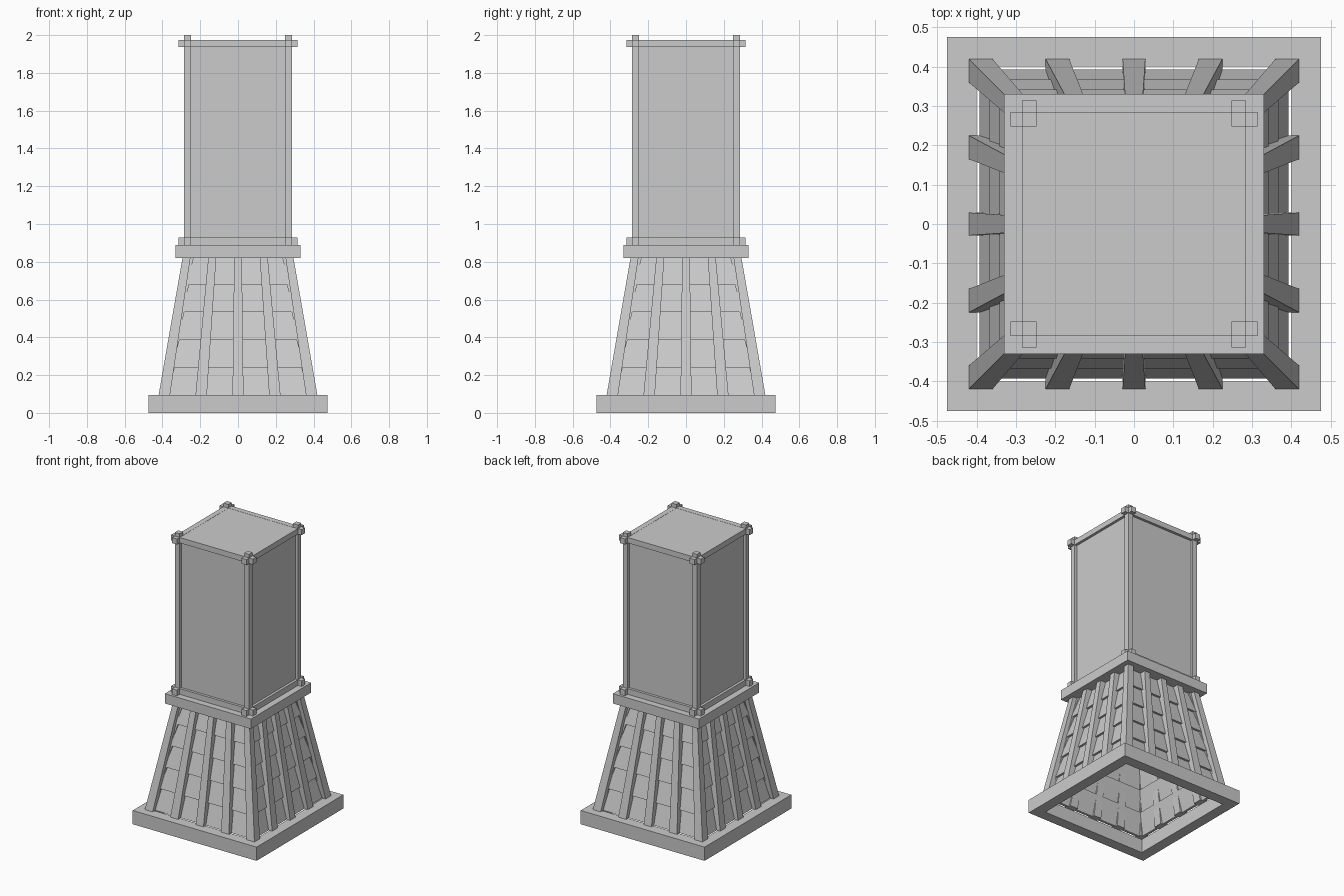
import bpy, bmesh
from mathutils import Matrix
from math import pi

if "Cube" in bpy.data.objects:
    bpy.data.objects.remove(bpy.data.objects["Cube"])

def make(name, bm):
    bmesh.ops.recalc_face_normals(bm, faces=bm.faces)
    me = bpy.data.meshes.new(name)
    bm.to_mesh(me)
    bm.free()
    ob = bpy.data.objects.new(name, me)
    bpy.context.collection.objects.link(ob)
    return ob

def hexa(bm, low, high, turn=0):
    """Solid between two four-corner loops, turned about z by quarter turns."""
    rot = Matrix.Rotation(turn * pi / 2, 3, 'Z')
    v = [bm.verts.new(p) for p in low + high]
    for p in v:
        p.co = rot @ p.co
    for f in ((0, 1, 2, 3), (4, 5, 6, 7), (0, 1, 5, 4), (1, 2, 6, 5), (2, 3, 7, 6), (3, 0, 4, 7)):
        bm.faces.new([v[i] for i in f])

def rect(x0, x1, y0, y1, z):
    return [(x0, y0, z), (x1, y0, z), (x1, y1, z), (x0, y1, z)]

def box(bm, x0, x1, y0, y1, z0, z1, turn=0):
    hexa(bm, rect(x0, x1, y0, y1, z0), rect(x0, x1, y0, y1, z1), turn)

Z0, Z1 = 0.095, 0.825
R0, R1 = 0.42, 0.293

def reach(z):
    return R0 + (R1 - R0) * (z - Z0) / (Z1 - Z0)

# open base frame with a square hole
bm = bmesh.new()
loops = [[bm.verts.new(p) for p in rect(-r, r, -r, r, z)]
         for r, z in ((0.475, 0), (0.475, Z0), (0.4, Z0), (0.4, 0))]
for a, b in zip(loops, loops[1:] + loops[:1]):
    for i in range(4):
        j = (i + 1) % 4
        bm.faces.new((a[i], a[j], b[j], b[i]))
make("base_frame", bm)

# tapering slats: corner post plus three per side
bm = bmesh.new()
s = R1 / R0
for t in range(4):
    for x0, x1 in ((-0.42, -0.36), (-0.225, -0.165), (-0.029, 0.029), (0.165, 0.225)):
        hexa(bm, rect(x0, x1, -0.42, -0.36, Z0),
             rect(x0 * s, x1 * s, -0.42 * s, -0.36 * s, Z1), t)
make("skirt_slats", bm)

# overlapping sloped planks, five rows
bm = bmesh.new()
rows = 5
h = (Z1 - Z0) / rows
for t in range(4):
    for i in range(rows):
        za, zb = Z0 + i * h, Z0 + (i + 1) * h
        a, b = reach(za), reach(zb)
        wa, wb = a - 0.03, b - 0.03
        hexa(bm, rect(-wa, wa, -a + 0.027, -a + 0.045, za),
             rect(-wb, wb, -b + 0.042, -b + 0.06, zb), t)
make("skirt_planks", bm)

# ledge above the skirt
bm = bmesh.new()
box(bm, -0.33, 0.33, -0.33, 0.33, 0.82, 0.888)
make("ledge", bm)

# upper cabinet
bm = bmesh.new()
box(bm, -0.267, 0.267, -0.267, 0.267, 0.888, 1.96)
make("cabinet_body", bm)
bm = bmesh.new()
box(bm, -0.284, 0.284, -0.284, 0.284, 1.938, 1.974)
make("cabinet_top", bm)

# corner posts
bm = bmesh.new()
for t in range(4):
    box(bm, -0.285, -0.248, -0.285, -0.248, 0.888, 2.0, t)
make("corner_posts", bm)

# crossing rails with protruding ends
for name, z0, z1 in (("lower_rails", 0.888, 0.928), ("upper_rails", 1.937, 1.975)):
    bm = bmesh.new()
    for t in range(4):
        box(bm, -0.314, 0.314, -0.285, -0.248, z0, z1, t)
    make(name, bm)
